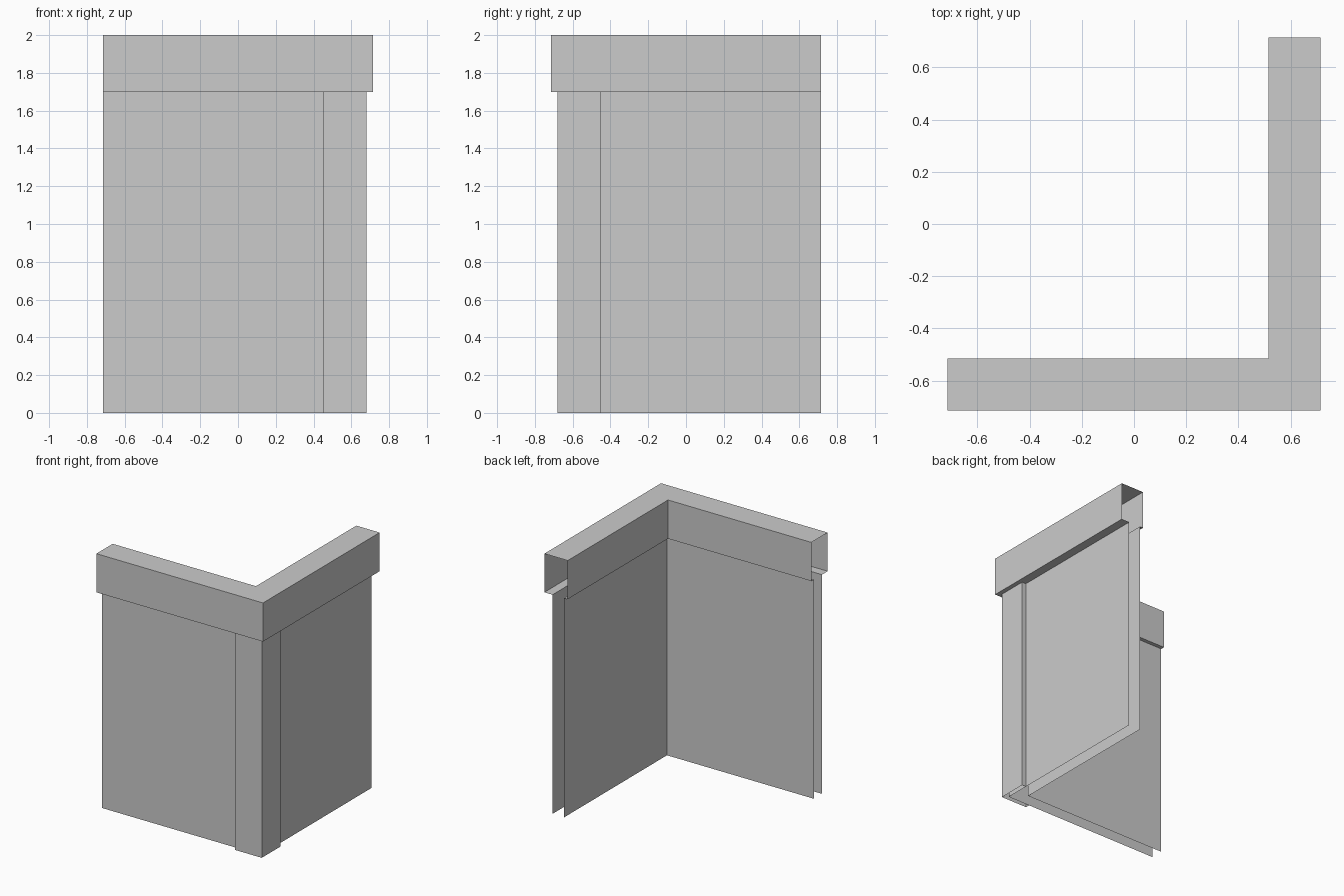
import bpy
import bmesh

if "Cube" in bpy.data.objects:
    bpy.data.objects.remove(bpy.data.objects["Cube"], do_unlink=True)

HALF = 0.715        # half the plan size
LEDGE = 1.7         # underside of the coping
TOP = 2.0
THICK = 0.2         # coping width
OUTER = 0.07        # setback of the outer wall sheet
POST = 0.035        # setback of the corner post
INNER = 0.17        # setback of the inner wall sheet

stone = bpy.data.materials.new("plain_grey")
stone.use_nodes = True
grey = (0.6, 0.6, 0.6, 1)
stone.diffuse_color = grey
stone.node_tree.nodes["Principled BSDF"].inputs["Base Color"].default_value = grey


def sweep(name, profile, path):
    """Sweep (setback, height) points along a plan path given by a function."""
    bm = bmesh.new()
    rows = [[bm.verts.new((x, y, z)) for x, y in path(d)] for d, z in profile]
    for low, high in zip(rows, rows[1:]):
        for i in range(len(low) - 1):
            bm.faces.new((low[i], low[i + 1], high[i + 1], high[i]))
    mesh = bpy.data.meshes.new(name)
    bm.to_mesh(mesh)
    bm.free()
    mesh.materials.append(stone)
    obj = bpy.data.objects.new(name, mesh)
    bpy.context.collection.objects.link(obj)
    return obj


def corner_path(d):
    """L-shaped plan line set back from the outer edge."""
    e = HALF - d
    return [(-HALF, -e), (e, -e), (e, HALF)]


def post_path(d):
    """Plan line of the corner post, with returns to the wall sheets."""
    e, wall, side = HALF - d, HALF - OUTER, 0.452
    return [(side, -wall), (side, -e), (e, -e), (e, -side), (wall, -side)]


# Outer and inner wall sheets, open at the ends and below
sweep("outer_wall", [(OUTER, 0), (OUTER, LEDGE)], corner_path)
sweep("inner_wall", [(INNER, LEDGE), (INNER, 0)], corner_path)

# Raised post wrapping the outer corner
sweep("corner_post", [(POST, 0), (POST, LEDGE)], post_path)

# Hollow coping with narrow ledges overhanging both sheets
sweep("coping", [(OUTER, LEDGE), (0, LEDGE), (0, TOP),
                 (THICK, TOP), (THICK, LEDGE), (INNER, LEDGE)], corner_path)
